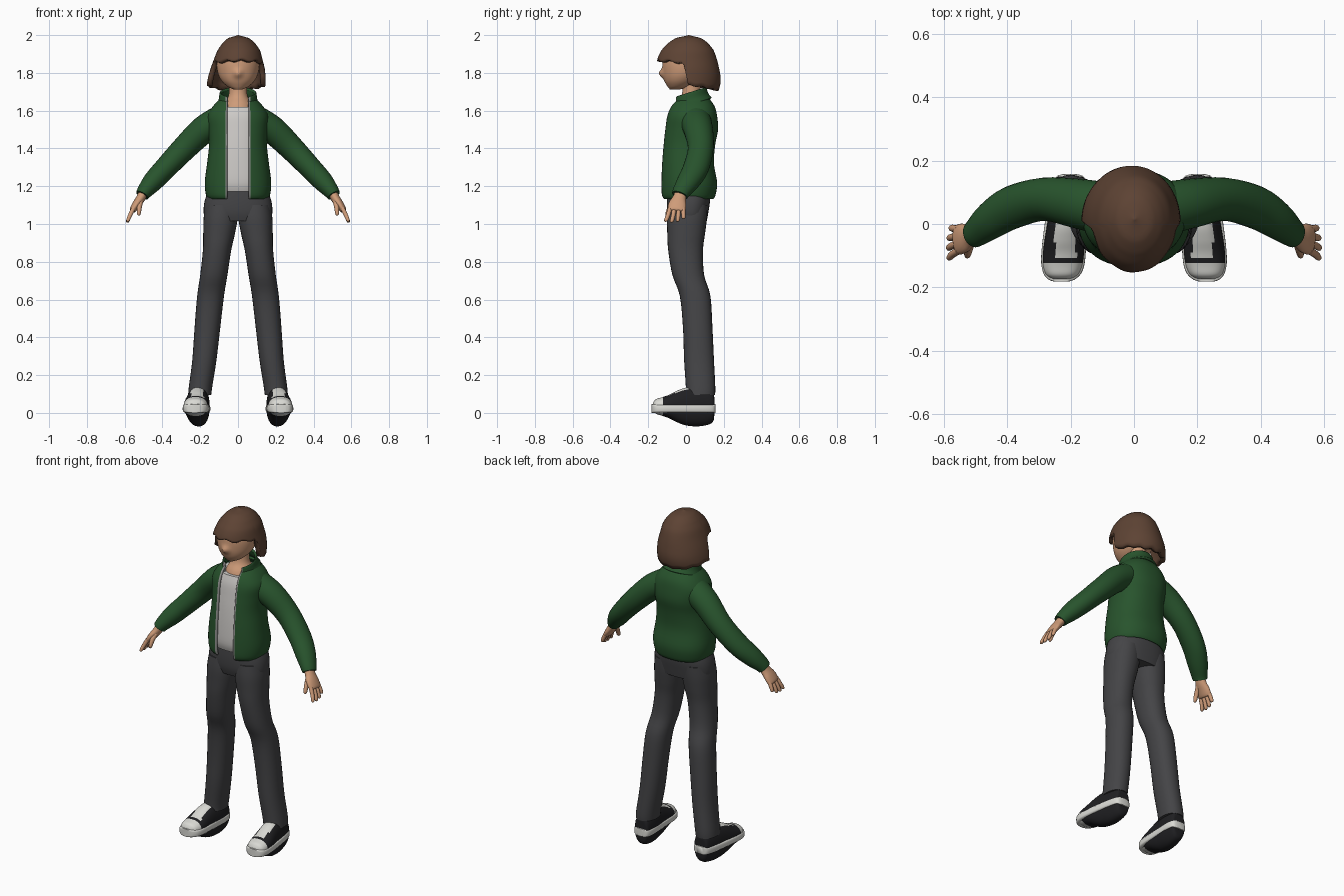
import bpy, bmesh, math
from mathutils import Vector

if "Cube" in bpy.data.objects:
    bpy.data.objects.remove(bpy.data.objects["Cube"])

X, Y, Z = Vector((1, 0, 0)), Vector((0, 1, 0)), Vector((0, 0, 1))


def material(name, r, g, b):
    m = bpy.data.materials.new(name)
    m.diffuse_color = (r, g, b, 1)
    m.use_nodes = True
    m.node_tree.nodes["Principled BSDF"].inputs["Base Color"].default_value = m.diffuse_color
    return m


HAIR = material("brown hair", .11, .056, .034)
SKIN = material("skin", .62, .33, .19)
GREEN = material("green cloth", .021, .088, .026)
SHIRT = material("pale grey cloth", .62, .60, .58)
PANTS = material("charcoal cloth", .058, .058, .062)
BLACK = material("black canvas", .014, .014, .016)
RUBBER = material("white rubber", .70, .70, .66)
ZIP = material("grey zip", .30, .30, .29)


def spline(rows, t):
    """Catmull-Rom value at t (in row units) along a list of tuples."""
    i = min(int(t), len(rows) - 2)
    f = t - i
    a, b, c, d = (rows[min(max(i + k, 0), len(rows) - 1)] for k in (-1, 0, 1, 2))
    return [.5 * (2*q + (r - p)*f + (2*p - 5*q + 4*r - s)*f*f + (3*q - p - 3*r + s)*f**3)
            for p, q, r, s in zip(a, b, c, d)]


def finish(name, verts, faces, mats, closed, mirror=False, thick=0, rule=None):
    me = bpy.data.meshes.new(name)
    me.from_pydata(verts, [], faces)
    for m in mats:
        me.materials.append(m)
    if closed:
        bm = bmesh.new()
        bm.from_mesh(me)
        bmesh.ops.recalc_face_normals(bm, faces=bm.faces)
        bm.to_mesh(me)
        bm.free()
    if rule:
        for p in me.polygons:
            p.material_index = rule(p)
    me.shade_smooth()
    me.set_sharp_from_angle(angle=math.radians(50))
    ob = bpy.data.objects.new(name, me)
    bpy.context.scene.collection.objects.link(ob)
    if thick:
        s = ob.modifiers.new("thickness", 'SOLIDIFY')
        s.thickness, s.offset = thick, -1
    if mirror:
        ob.modifiers.new("mirror", 'MIRROR')
    return ob


def loft(name, rows, mats, frame=(X, Y), n=32, steps=4, power=2.0, gap=0, **kw):
    """Skin through rows (x, y, z, ra, rb). frame=None follows the path.
    gap leaves an opening of that half width at the front."""
    count = (len(rows) - 1) * steps + 1
    rings = [spline(rows, k / steps) for k in range(count)]
    verts, faces = [], []
    for k, (x, y, z, ra, rb) in enumerate(rings):
        if frame:
            u, v = frame
        else:
            a, b = rings[max(k - 1, 0)], rings[min(k + 1, count - 1)]
            t = (Vector(b[:3]) - Vector(a[:3])).normalized()
            u = (Y - t * t.y).normalized()
            v = t.cross(u)
        if gap:
            g = math.asin(min(.95, (gap / ra) ** (power / 2)))
            a0, a1 = -math.pi/2 + g, 1.5*math.pi - g
            angs = [a0] + [a0 + .05 + (a1 - a0 - .1) * j / (n - 3) for j in range(n - 2)] + [a1]
        else:
            angs = [2 * math.pi * j / n for j in range(n)]
        for a in angs:
            c, s = math.cos(a), math.sin(a)
            c, s = (math.copysign(abs(w) ** (2 / power), w) for w in (c, s))
            verts.append(Vector((x, y, z)) + u * (max(ra, .001) * c) + v * (max(rb, .001) * s))
    cols = n - 1 if gap else n
    for k in range(count - 1):
        for j in range(cols):
            j2 = (j + 1) % n
            faces.append((k*n + j, k*n + j2, (k+1)*n + j2, (k+1)*n + j))
    if gap:  # zip columns along both front edges
        kw["rule"] = lambda p: 1 if len(mats) > 1 and p.index % cols in (0, cols - 1) else 0
    else:
        faces += [tuple(range(n))[::-1], tuple(range((count - 1)*n, count*n))]
    return finish(name, verts, faces, mats, not gap, **kw)


# Jacket body, open at the front, and the shirt inside it
body = [(0, .012, 1.132, .158, .134), (0, .012, 1.155, .170, .145), (0, .015, 1.22, .176, .150),
        (0, .008, 1.32, .164, .140), (0, .015, 1.42, .153, .140), (0, .027, 1.50, .158, .143),
        (0, .030, 1.57, .162, .135), (0, .033, 1.62, .135, .120), (0, .035, 1.66, .098, .092)]
loft("jacket_body", body, [GREEN, ZIP], n=50, power=2.3, gap=.058, thick=.012)
shirt = [(x, y, z + .04 * (i == 0), a * .92, b * .91) for i, (x, y, z, a, b) in enumerate(body[:-1])]
del shirt[1]
loft("shirt", shirt, [SHIRT], n=40, power=2.3)

# Collar, tilted down to the front
tilt = (X, Vector((0, .95, .30)))
loft("jacket_collar", [(0, .03, 1.635, .112, .112), (0, .022, 1.66, .102, .102),
                       (0, .018, 1.69, .098, .096), (0, .018, 1.697, .094, .092)],
     [GREEN, ZIP], frame=tilt, n=40, gap=.062, thick=.014)

# Sleeves with a gathered cuff
loft("sleeve", [(.08, .045, 1.555, .085, .080), (.18, .065, 1.50, .078, .074),
                (.285, .078, 1.40, .068, .066), (.385, .052, 1.295, .068, .059),
                (.45, .012, 1.225, .060, .054), (.492, -.022, 1.175, .048, .042),
                (.507, -.033, 1.152, .043, .036)],
     [GREEN], frame=None, n=28, mirror=True)

# Hands: palm, four fingers and a thumb
loft("palm", [(.498, -.026, 1.17, .030, .024), (.516, -.036, 1.135, .036, .024),
              (.537, -.045, 1.105, .047, .022), (.556, -.050, 1.075, .047, .018),
              (.560, -.051, 1.068, .036, .010)], [SKIN], frame=None, n=20, mirror=True)
for i, (name, length) in enumerate((("index", .95), ("middle", 1), ("ring", .95), ("little", .75))):
    y, s = -.084 + i * .023, length
    dy = -.022 + i * .008
    loft(name + "_finger", [(.552, y, 1.085, .012, .012), (.552 + .020*s, y + dy*.5, 1.085 - .040*s, .0115, .0115),
                            (.552 + .032*s, y + dy, 1.085 - .070*s, .010, .009),
                            (.552 + .034*s, y + dy, 1.085 - .077*s, .003, .003)],
         [SKIN], frame=None, n=10, mirror=True)
loft("thumb", [(.515, -.055, 1.125, .016, .015), (.522, -.082, 1.09, .014, .013),
               (.525, -.098, 1.055, .011, .010), (.526, -.100, 1.045, .004, .004)],
     [SKIN], frame=None, n=12, mirror=True)

# Trousers: hips and mirrored legs
loft("trouser_hips", [(0, .012, 1.015, .172, .098), (0, .010, 1.06, .182, .108),
                      (0, .013, 1.12, .177, .114), (0, .015, 1.185, .155, .112)],
     [PANTS], n=40, power=2.4)
leg = [(1.10, .088, .010, .084, .105), (1.03, .092, .005, .090, .106), (.95, .100, .001, .084, .100),
       (.86, .111, -.002, .075, .092), (.73, .128, .012, .072, .084), (.62, .145, .048, .071, .081),
       (.45, .162, .062, .068, .078), (.28, .178, .069, .064, .079), (.14, .198, .077, .062, .078),
       (.095, .203, .076, .061, .078)]
loft("trouser_leg", [(x, y, z, a, b) for z, x, y, a, b in leg], [PANTS], n=28, power=2.2, mirror=True)

# Shoes: sole, then canvas upper with white toe cap and laces
sole = [(.157, .202, .022), (.148, .202, .044), (.11, .204, .057), (.03, .213, .064),
        (-.09, .222, .070), (-.145, .225, .064), (-.172, .228, .046), (-.182, .229, .022)]
loft("shoe_sole", [(x, y, .023, w, .023) for y, x, w in sole], [RUBBER], frame=(X, Z),
     n=32, power=5, mirror=True)


def shoe_rule(p):
    c = p.center
    if c.y < -.122:
        return 1
    return 1 if c.z > .075 and abs(c.x - .216) < .034 and -.108 < c.y < .01 else 0


upper = [(.150, .202, .030, .06), (.140, .202, .046, .115), (.07, .207, .057, .135), (.00, .214, .060, .130),
         (-.05, .219, .063, .112), (-.09, .222, .065, .092), (-.13, .225, .062, .078),
         (-.160, .227, .050, .068), (-.174, .228, .028, .050)]
loft("shoe_upper", [(x, y, .03, w, h - .03) for y, x, w, h in upper], [BLACK, RUBBER], frame=(X, Z),
     n=36, steps=5, power=2.3, mirror=True, rule=shoe_rule).location.z = .004

# Neck and head with a small nose
loft("neck", [(0, .02, 1.58, .095, .090), (0, .022, 1.635, .075, .075), (0, .026, 1.675, .052, .052),
              (0, .03, 1.72, .047, .047), (0, .03, 1.79, .048, .048)], [SKIN], n=24)
head = loft("head", [(0, -.060, 1.712, .022, .025), (0, -.040, 1.728, .056, .058),
                     (0, -.024, 1.758, .087, .090), (0, -.010, 1.80, .107, .112),
                     (0, -.002, 1.86, .113, .121), (0, .0, 1.92, .098, .108),
                     (0, .0, 1.965, .050, .055)], [SKIN], n=48, steps=6)
for v in head.data.vertices:
    if v.co.y < 0:
        v.co.y -= .022 * math.exp(-(v.co.x / .020)**2 - ((v.co.z - 1.797) / .022)**2)

# Bob haircut: a shell whose lower edge is high over the face and low at the back
PROFILE = [(1.69, -.010, .010, .149, .155), (1.72, -.010, .010, .156, .168), (1.77, -.007, .012, .153, .172),
           (1.82, -.002, .012, .144, .164), (1.87, .001, .006, .129, .158), (1.92, .004, .008, .112, .138),
           (1.96, .004, .011, .084, .103), (1.985, .003, .013, .053, .065), (2.0, .002, .015, .003, .003)]


def hair_at(z):
    for i in range(len(PROFILE) - 1):
        lo, hi = PROFILE[i][0], PROFILE[i + 1][0]
        if z <= hi:
            return spline(PROFILE, i + max(0, (z - lo) / (hi - lo)))
    return PROFILE[-1]


def hair_edge(front):
    """Lower edge height; front is the angle away from straight ahead."""
    d = abs(front)
    if d < 1.42:
        return 1.868 - .008 * d + .006 * math.sin(9 * front)
    k = min(1, (d - 1.42) / .14)
    back = 1.738 - .03 * min(1, max(0, d - 1.5) / 1.2) + .004 * math.sin(13 * front)
    return 1.86 + (back - 1.86) * k


n, m = 96, 22
verts, faces = [], []
for k in range(m + 1):
    for j in range(n):
        front = 2 * math.pi * j / n - math.pi
        v = 1 - k / m
        z = 2.0 - (2.0 - hair_edge(front)) * v ** 1.9
        _, cx, cy, rx, ry = hair_at(z)
        verts.append((cx + max(rx, .001) * math.sin(front), cy - max(ry, .001) * math.cos(front), z))
for k in range(m):
    faces += [(k*n + j, k*n + (j + 1) % n, (k+1)*n + (j + 1) % n, (k+1)*n + j) for j in range(n)]
faces.append(tuple(range(m*n, (m + 1)*n)))
finish("hair", verts, faces, [HAIR], False, thick=.028)
